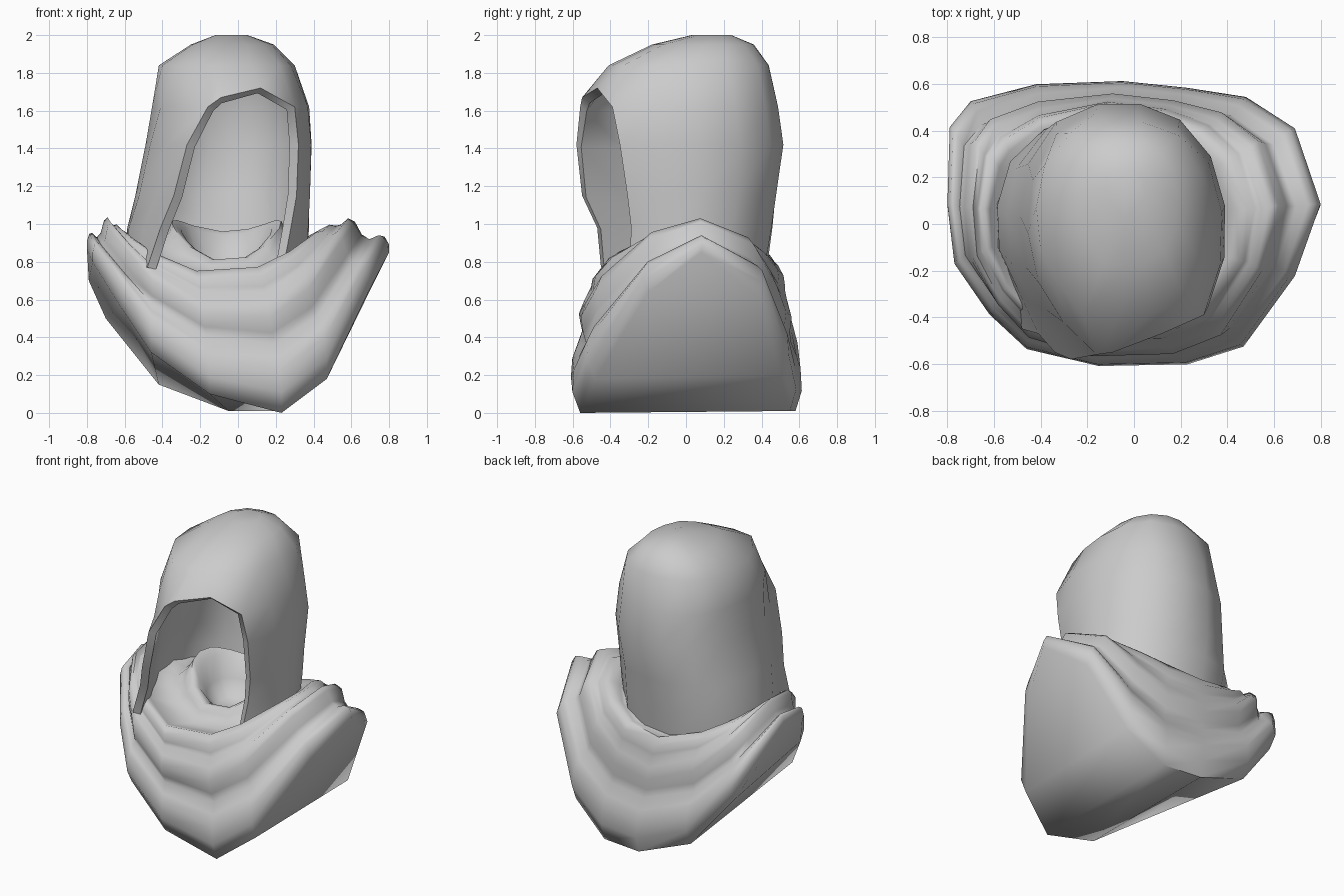
import bpy, math

if "Cube" in bpy.data.objects:
    bpy.data.objects.remove(bpy.data.objects["Cube"])

cloth = bpy.data.materials.new("grey_cloth")
cloth.diffuse_color = (0.6, 0.6, 0.6, 1)
cloth.use_nodes = True
cloth.node_tree.nodes["Principled BSDF"].inputs["Base Color"].default_value = cloth.diffuse_color


def make(name, verts, faces, thickness=0, angle=50):
    me = bpy.data.meshes.new(name)
    me.from_pydata(verts, [], faces)
    me.materials.append(cloth)
    ob = bpy.data.objects.new(name, me)
    bpy.context.collection.objects.link(ob)
    bpy.ops.object.select_all(action='DESELECT')
    ob.select_set(True)
    bpy.context.view_layer.objects.active = ob
    if thickness:
        mod = ob.modifiers.new("thickness", 'SOLIDIFY')
        mod.thickness = thickness
        mod.offset = -1
        bpy.ops.object.modifier_apply(modifier=mod.name)
    bpy.ops.object.shade_smooth_by_angle(angle=math.radians(angle))
    return ob


def lerp(a, b, t):
    return a + (b - a) * t


# --- draped cowl: hem loop, counter-clockwise from the right side ---
hem = [(0.80, 0.08, 0.85), (0.69, 0.37, 0.63), (0.48, 0.50, 0.20), (0.23, 0.55, 0.01),
       (-0.05, 0.58, 0.01), (-0.42, 0.55, 0.15), (-0.70, 0.47, 0.50), (-0.79, 0.37, 0.70),
       (-0.80, 0.08, 0.87), (-0.77, -0.15, 0.80), (-0.62, -0.35, 0.56), (-0.46, -0.49, 0.32),
       (-0.15, -0.57, 0.10), (0.23, -0.56, 0.0), (0.47, -0.48, 0.18), (0.69, -0.20, 0.64)]
N = len(hem)
angles = [math.atan2(y, x) for x, y, z in hem]

# folds from hem to neck: blend in x, in y, in z, and extra lift at the sides
folds = [(0, 0, 0, 0), (0.0, -0.27, 0.14, 0.03), (0.06, -0.22, 0.29, 0.06),
         (0.14, -0.05, 0.38, 0.06), (0.26, 0.20, 0.48, 0.03), (0.36, 0.10, 0.55, 0.05),
         (0.45, 0.02, 0.65, 0.11), (0.54, 0.20, 0.75, 0.12), (0.63, 0.45, 0.83, 0.08),
         (0.70, 0.46, 0.87, 0.07), (0.78, 0.52, 0.94, 0.07), (0.90, 0.75, 1.01, 0.04),
         (1.0, 1.0, 1.0, 0.0)]
# inner collar: x radius, y radius, front z, back z, side lift
collar = [(0.40, 0.34, 0.70, 0.80, 0.12), (0.33, 0.28, 0.77, 0.86, 0.12),
          (0.29, 0.25, 0.80, 0.96, 0.13), (0.24, 0.21, 0.80, 0.94, 0.10),
          (0.19, 0.16, 0.76, 0.84, 0.03), (0.12, 0.10, 0.72, 0.74, 0.0)]

verts, faces = [], []
for k, (tx, ty, tz, lift) in enumerate(folds):
    for (x, y, z), a in zip(hem, angles):
        c, s = math.cos(a), math.sin(a)
        back = max(s, 0)
        tb = ty + (0.15 * back if 4 < k < 8 else 0)
        verts.append((lerp(x, -0.10 + 0.50 * c, tx), lerp(y, 0.01 + 0.45 * s, tb),
                      lerp(z, 0.73 + 0.20 * c * c + 0.04 * back, tz) + lift * c * c))
for rx, ry, zf, zb, lift in collar:
    for a in angles:
        c, s = math.cos(a), math.sin(a)
        verts.append((-0.06 + rx * c, 0.06 + ry * s, lerp(zf, zb, (1 + s) / 2) + lift * c * c))
rings = len(folds) + len(collar)
for r in range(rings - 1):
    for i in range(N):
        j = (i + 1) % N
        faces.append((r * N + i, r * N + j, (r + 1) * N + j, (r + 1) * N + i))
faces.append([(rings - 1) * N + i for i in range(N)])

# underside: straight strips joining the front hem to the back hem
faces += [(0, N - 1, 1), (N // 2 - 1, N // 2 + 1, N // 2)]
for i in range(1, N // 2 - 1):
    faces.append((i, N - i, N - i - 1, i + 1))
make("cowl", verts, faces, angle=70)

# --- hood: z, x min, x max, y front, y back, right and left edge of the face opening ---
levels = [(0.77, -0.60, 0.37, -0.50, 0.43, (0.24, -0.30), (-0.48, -0.45)),
          (0.98, -0.59, 0.38, -0.50, 0.46, (0.28, -0.29), (-0.41, -0.47)),
          (1.15, -0.545, 0.385, -0.55, 0.48, (0.31, -0.31), (-0.34, -0.55)),
          (1.42, -0.49, 0.395, -0.57, 0.52, (0.32, -0.35), (-0.27, -0.58)),
          (1.62, -0.455, 0.38, -0.56, 0.49, (0.30, -0.39), (-0.16, -0.56)),
          (1.84, -0.42, 0.30, -0.41, 0.44, (0.22, -0.33), (-0.22, -0.39)),
          (1.95, -0.25, 0.19, -0.18, 0.36, (0.13, -0.12), (-0.13, -0.17)),
          (2.00, -0.12, 0.05, 0.03, 0.24, (0.03, 0.07), (-0.08, 0.05))]
ARC, OPEN = 13, 4
brow = [(-0.09, -0.55, 1.67), (0.12, -0.47, 1.72)]
verts, faces, rows = [], [], []
for k, (z, x0, x1, y0, y1, right, left) in enumerate(levels):
    cx, cy, rx, ry = (x0 + x1) / 2, (y0 + y1) / 2, (x1 - x0) / 2, (y1 - y0) / 2

    def ang(p):
        return math.atan2((p[1] - cy) / ry, (p[0] - cx) / rx)

    def point(a):
        c, s = math.cos(a), math.sin(a)
        if s < 0:                          # rounder front left, fuller front right
            n = 1.85 if c < 0 else 2.2
        elif c < 0:                        # squarer back left
            n = 2.5
        else:                              # full shoulder at the back right of the crown
            n = 2.9 if k == OPEN + 1 else 2.2
        f = (abs(c) ** n + abs(s) ** n) ** (-1 / n)
        return (cx + rx * c * f, cy + ry * s * f, z)
    a0, a1 = ang(right), ang(left) % (2 * math.pi)
    row = [point(lerp(a0, a1, j / (ARC - 1))) for j in range(ARC)]
    row[0], row[-1] = (*right, z), (*left, z)
    if k == OPEN:
        row += brow
    elif k > OPEN:
        row += [point(lerp(a1, a0 + 2 * math.pi, t)) for t in (1 / 3, 2 / 3)]
    rows.append(range(len(verts), len(verts) + len(row)))
    verts += row
for k in range(len(rows) - 1):
    lo, hi = rows[k], rows[k + 1]
    n = ARC + 2
    for j in range(ARC - 1 if k < OPEN else n):
        m = (j + 1) % n
        faces.append((lo[j], lo[m], hi[m], hi[j]))
faces.append(list(rows[-1]))
make("hood", verts, faces, thickness=0.05)
